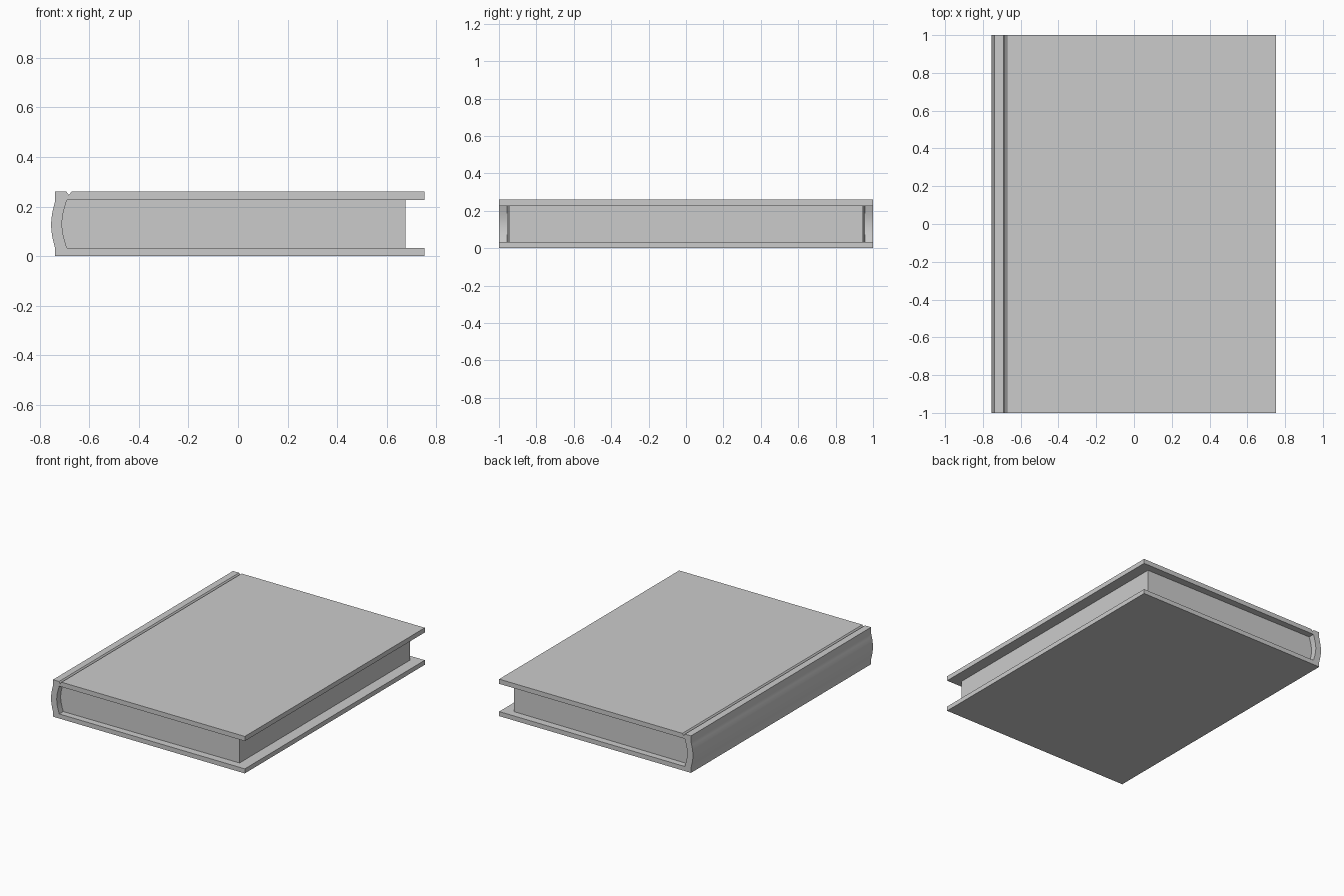
import bpy, bmesh, math

if "Cube" in bpy.data.objects:
    bpy.data.objects.remove(bpy.data.objects["Cube"])

TOP, BOARD_LOW, BOARD_HIGH = 0.26, 0.032, 0.227
RIGHT, SPINE_X, INNER_X = 0.753, -0.739, -0.69


def bulge(x, depth, z0, z1, n=8):
    """Shallow curve bowing towards -x, running from z0 to z1."""
    return [(x - depth * math.sin(math.pi * i / n), z0 + (z1 - z0) * i / n)
            for i in range(n + 1)]


def extrude_profile(name, points, half_length):
    """Extrude an x-z outline along y; half_length gives the y extent at each x."""
    bm = bmesh.new()
    front = [bm.verts.new((x, -half_length(x), z)) for x, z in points]
    back = [bm.verts.new((x, half_length(x), z)) for x, z in points]
    bm.faces.new(front)
    bm.faces.new(back[::-1])
    n = len(points)
    for i in range(n):
        j = (i + 1) % n
        bm.faces.new((front[i], back[i], back[j], front[j]))
    bmesh.ops.recalc_face_normals(bm, faces=bm.faces)
    mesh = bpy.data.meshes.new(name)
    bm.to_mesh(mesh)
    bm.free()
    obj = bpy.data.objects.new(name, mesh)
    bpy.context.collection.objects.link(obj)
    bpy.context.view_layer.objects.active = obj
    obj.select_set(True)
    bpy.ops.object.shade_smooth_by_angle(angle=math.radians(20))
    obj.select_set(False)
    return obj


# Hard cover: both boards and the rounded spine, with a hinge groove on top
cover = [(RIGHT, 0), (SPINE_X, 0)]
cover += bulge(SPINE_X, 0.015, 0.035, 0.218)
cover += [(SPINE_X, TOP), (-0.692, TOP), (-0.682, 0.246), (-0.672, TOP),
          (RIGHT, TOP), (RIGHT, BOARD_HIGH)]
cover += bulge(INNER_X, 0.02, BOARD_LOW, BOARD_HIGH)[::-1]
cover += [(RIGHT, BOARD_LOW)]
extrude_profile("cover", cover, lambda x: 1.0)

# Page block: rounded back against the spine, slightly shorter at the fore edge
pages = [(0.675, BOARD_LOW)] + bulge(INNER_X, 0.02, BOARD_LOW, BOARD_HIGH)
pages += [(0.675, BOARD_HIGH)]
extrude_profile("pages", pages, lambda x: 0.951 - 0.007 * x)
